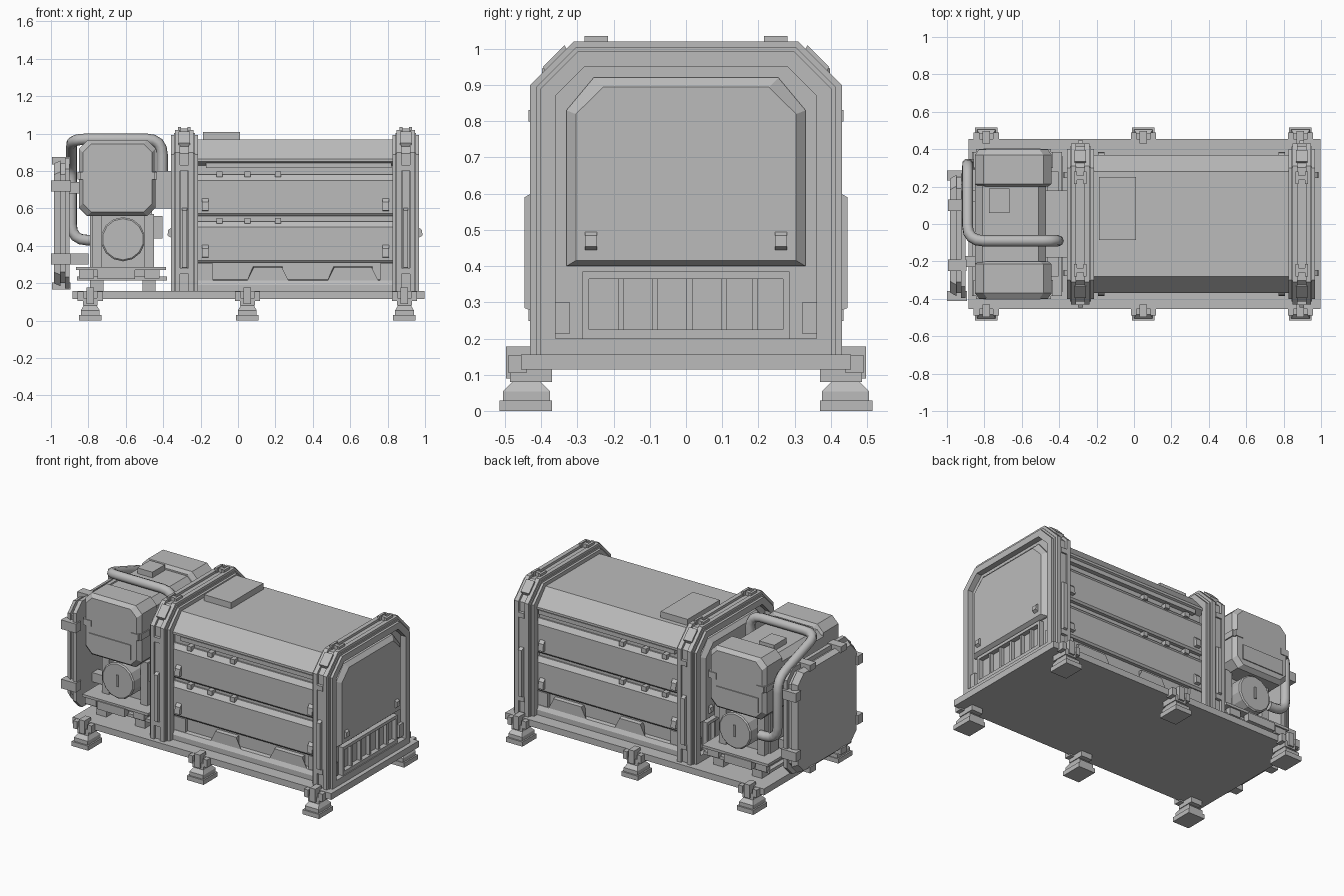
import bpy, bmesh, math
from mathutils import Vector

cube = bpy.data.objects.get("Cube")
if cube:
    bpy.data.objects.remove(cube, do_unlink=True)

grey = bpy.data.materials.new("plain_grey")
grey.use_nodes = True
GREY = (0.5, 0.5, 0.5, 1)
grey.diffuse_color = GREY
grey.node_tree.nodes["Principled BSDF"].inputs["Base Color"].default_value = GREY


def place(axis, t, p):
    u, v = p
    return {"x": (t, u, v), "y": (u, t, v), "z": (u, v, t)}[axis]


def loft(name, axis, loops, closed=False):
    """Join matching outlines along an axis; cap the ends or close into a ring."""
    bm = bmesh.new()
    rows = [[bm.verts.new(place(axis, t, p)) for p in pts] for t, pts in loops]
    n = len(rows[0])
    pairs = list(zip(rows, rows[1:])) + ([(rows[-1], rows[0])] if closed else [])
    for a, b in pairs:
        for i in range(n):
            j = (i + 1) % n
            bm.faces.new((a[i], a[j], b[j], b[i]))
    if not closed:
        bm.faces.new(rows[0])
        bm.faces.new(rows[-1])
    bmesh.ops.recalc_face_normals(bm, faces=bm.faces)
    me = bpy.data.meshes.new(name)
    bm.to_mesh(me)
    bm.free()
    me.materials.append(grey)
    ob = bpy.data.objects.new(name, me)
    bpy.context.collection.objects.link(ob)
    return ob


def rect(u0, u1, v0, v1, c=0.0):
    if not c:
        return [(u0, v0), (u1, v0), (u1, v1), (u0, v1)]
    return [(u0 + c, v0), (u1 - c, v0), (u1, v0 + c), (u1, v1 - c),
            (u1 - c, v1), (u0 + c, v1), (u0, v1 - c), (u0, v0 + c)]


def box(name, x0, x1, y0, y1, z0, z1):
    return loft(name, "z", [(z0, rect(x0, x1, y0, y1)), (z1, rect(x0, x1, y0, y1))])


def side_box(name, x0, x1, s, y0, y1, z0, z1):
    """Box on the front (s=-1) or back (s=1)."""
    return box(name, x0, x1, min(s * y0, s * y1), max(s * y0, s * y1), z0, z1)


def arch(off, z0):
    """Outline of the arched section, inset by off."""
    w, k = 0.43 - off, 0.414 * off
    return [(-w, z0), (w, z0), (w, 0.9 - k), (0.31 - k, 1.02 - off),
            (k - 0.31, 1.02 - off), (-w, 0.9 - k)]


def arch_ring(name, x0, x1, outer, inner, zi=0.17):
    o, i = arch(outer, 0.155), arch(inner, zi)
    loft(name, "x", [(x0, o), (x1, o), (x1, i), (x0, i)], closed=True)


def circle(u, v, r, n):
    return [(u + r * math.cos(2 * math.pi * (k + .5) / n),
             v + r * math.sin(2 * math.pi * (k + .5) / n)) for k in range(n)]


# Base plate and feet
box("base_plate", -0.885, 0.997, -0.455, 0.455, 0.115, 0.157)
for x in (-0.79, 0.05, 0.89):
    for s in (-1, 1):
        def foot_rect(w, a, b):
            return rect(x - w, x + w, min(s * a, s * b), max(s * a, s * b))
        loft("foot_pad", "z", [(0, foot_rect(.06, .37, .515)), (.03, foot_rect(.06, .37, .515))])
        loft("foot_taper", "z", [(.03, foot_rect(.05, .375, .505)), (.055, foot_rect(.05, .375, .505)),
                                 (.08, foot_rect(.035, .40, .48)), (.12, foot_rect(.035, .40, .48))])
        side_box("foot_mount", x - .04, x + .04, s, .37, .485, .08, .12)
        for e in (-1, 1):
            side_box("foot_lug", x + e * .052 - .015, x + e * .052 + .015, s, .44, .49, .105, .155)
        side_box("foot_clip", x - .02, x + .02, s, .43, .497, .09, .178)

# Container body
MID_X0, MID_X1 = -0.287, 0.897
profile = [(-.33, .157), (.33, .157), (.33, .83), (.37, .85), (.37, .865), (.28, .968),
           (-.28, .968), (-.37, .865), (-.37, .85), (-.33, .83)]
loft("container_body", "x", [(MID_X0, profile), (MID_X1, profile)])
box("roof_hatch", -.187, .01, -.085, .25, .96, 1.008)
for s in (-1, 1):
    side_box("top_rail", -.17, .82, s, .32, .36, .815, .842)
    for z0, z1 in ((.56, .78), (.31, .53)):
        # Flared side panel with its hinges and handles
        p = [(s * .32, z0), (s * .352, z0), (s * .362, z0 + .012), (s * .362, z1 - .03),
             (s * .34, z1), (s * .32, z1)]
        loft("side_panel", "x", [(-.23, p), (.84, p)])
        for x in (-.1, .05, .215):
            side_box("panel_hinge", x - .016, x + .016, s, .33, .367, z1 - .012, z1 + .018)
        for x in (-.175, .79):
            h = [(s * .355, z0 + .025), (s * .385, z0 + .03), (s * .38, z0 + .075), (s * .355, z0 + .1)]
            loft("panel_handle", "x", [(x - .018, h), (x + .018, h)])
    # Lower sill and wedge blocks
    sill = [(s * .3, .15), (s * .37, .15), (s * .37, .19), (s * .355, .215), (s * .3, .225)]
    loft("lower_sill", "x", [(-.23, sill), (.84, sill)])
    for a, b in ((.05, .27), (.48, .75)):
        loft("sill_block", "y", [(s * .32, rect(a + .03, b - .03, .215, .29)),
                                 (s * .355, [(a, .215), (b, .215), (b - .035, .285), (a + .035, .285)])])
    side_box("sill_end_block", -.22, -.135, s, .32, .352, .215, .305)
    side_box("sill_end_block", .76, .84, s, .32, .352, .215, .305)

# Arched end frames with doors and vents
for xc, d in ((MID_X0, -1), (MID_X1, 1)):
    def X(t):
        return xc + d * t

    def end_box(name, a, b, y0, y1, z0, z1):
        box(name, min(X(a), X(b)), max(X(a), X(b)), y0, y1, z0, z1)

    arch_ring("arch_flange", X(-.072), X(.072), .028, .07, .2)
    arch_ring("arch_band", X(-.056), X(.056), .016, .06)
    for e in (-.036, .036):
        arch_ring("arch_rib", X(e - .014), X(e + .014), 0, .05)
    loft("end_wall", "x", [(X(-.06), arch(.065, .16)), (X(.035), arch(.065, .16))])

    def door(g):
        return [(-.33 + g, .40 + g * .6), (.33 - g, .40 + g * .6), (.33 - g, .83 - g * .4),
                (.255 - g, .92 - g), (g - .255, .92 - g), (g - .33, .83 - g * .4)]
    loft("end_door", "x", [(X(.02), door(0)), (X(.048), door(0)), (X(.072), door(.026))])
    for s in (-1, 1):
        yy = s * .262
        handle = [(X(.065), .44), (X(.09), .455), (X(.086), .485), (X(.065), .5)]
        loft("door_handle", "y", [(yy - .016, handle), (yy + .016, handle)])
        y0, y1 = sorted((s * .32, s * .36))
        end_box("corner_block", .02, .055, y0, y1, .215, .3)
        # Frame fittings: latch bars, guard and lifting clips
        side_box("latch_bar", xc - .02, xc + .02, s, .40, .424, .25, .83)
        guard = [(s * .41, .27), (s * .446, .285), (s * .446, .59), (s * .41, .61)]
        loft("latch_guard", "x", [(xc - .013, guard), (xc + .013, guard)])
        for z in (.265, .815):
            side_box("latch_stop", xc - .022, xc + .022, s, .41, .434, z - .016, z + .016)
        for e in (-.026, .026):
            side_box("lifting_clip", xc + e - .008, xc + e + .008, s, .215, .28, 1.0, 1.035)
        side_box("lifting_pin", xc - .03, xc + .03, s, .235, .26, 1.0, 1.028)
        strap = [(s * .325, .99), (s * .335, 1.01), (s * .395, .95), (s * .385, .93)]
        loft("chamfer_strap", "x", [(xc - .03, strap), (xc + .03, strap)])
    o, i = rect(-.285, .285, .2, .385), rect(-.268, .268, .225, .365)
    loft("vent_frame", "x", [(X(.02), o), (X(.066), o), (X(.066), i), (X(.02), i)], closed=True)
    for y in (-.18, -.085, .01, .105, .19):
        end_box("vent_divider", .02, .058, y - .008, y + .008, .22, .37)

# Power unit: core, mirrored tanks and drums
box("unit_core", -.79, -.46, -.25, .25, .28, .6)
loft("unit_hood", "y", [(-.24, rect(-.85, -.47, .56, .935, .04)), (.24, rect(-.85, -.47, .56, .935, .04))])
box("hood_vent", -.775, -.665, .06, .19, .92, .972)
box("unit_skid", -.86, -.38, -.36, .36, .215, .235)
box("unit_tray", -.83, -.42, -.33, .33, .235, .275)
box("unit_deck", -.865, -.385, -.385, .385, .27, .287)
box("side_cabinet", -.49, -.405, -.28, .28, .44, .56)
box("unit_link", -.48, -.34, -.18, .18, .6, .8)
for s in (-1, 1):
    big, small = rect(-.85, -.44, .56, .965, .045), rect(-.83, -.46, .58, .945, .045)
    loft("tank", "y", [(s * .2, small), (s * .215, big), (s * .37, big), (s * .397, small)])
    side_box("tank_label", -.805, -.5, s, .39, .403, .615, .712)
    for x in (-.845, -.445):
        side_box("tank_strap", x - .012, x + .012, s, .3, .385, .755, .795)
        e = 1 if x < -.6 else -1
        a, b = sorted((x, x + e * .055))
        side_box("tank_buckle", a, b, s, .36, .402, .755, .795)
    loft("drum", "y", [(s * .2, circle(-.615, .435, .118, 14)), (s * .365, circle(-.615, .435, .118, 14)),
                       (s * .372, circle(-.615, .435, .11, 14))])
    side_box("drum_tab", -.622, -.608, s, .36, .38, .40, .475)
    for x in (-.755, -.475):
        side_box("drum_post", x - .025, x + .025, s, .22, .3, .28, .57)
        side_box("skid_leg", x - .035, x + .035, s, .26, .34, .15, .22)
    side_box("skid_plate", -.75, -.55, s, .35, .392, .222, .275)
    for a in (-.85, -.5):
        side_box("skid_block", a, a + .08, s, .34, .375, .225, .27)

# Cooling panel on the end
panel = rect(-.37, .25, .2, .84, .06)
rim = rect(-.395, .27, .172, .87, .06)
loft("cooler_back", "x", [(-.9, rim), (-.925, rim)])
loft("cooler_core", "x", [(-.92, panel), (-.955, panel)])
loft("cooler_front", "x", [(-.95, rect(-.385, .262, .185, .855, .06)),
                           (-.985, rect(-.365, .242, .2, .84, .06))])
for z in (.33, .72):
    for y in (-.385, .26):
        box("cooler_clip", -1.0, -.892, y - .027, y + .027, z - .03, z + .03)
for y in (-.22, .1):
    for z in (.185, .855):
        box("cooler_clip", -.995, -.895, y - .03, y + .03, z - .02, z + .02)
for y in (-.2, .15):
    box("cooler_bracket", -.91, -.8, y - .03, y + .03, .3, .36)
    box("cooler_bracket", -.91, -.8, y - .03, y + .03, .68, .74)

# Exhaust pipe with rounded corners
corners = [Vector(p) for p in ((-.405, -.09, .68), (-.405, -.09, .97), (-.89, -.09, .97),
                               (-.89, .32, .83), (-.89, .32, .43), (-.76, .32, .43))]
path = [corners[0]]
for a, b, c in zip(corners, corners[1:], corners[2:]):
    p, q = b + (a - b).normalized() * .085, b + (c - b).normalized() * .085
    path += [p.lerp(b, t).lerp(b.lerp(q, t), t) for t in (0, .25, .5, .75, 1)]
path.append(corners[-1])
curve = bpy.data.curves.new("exhaust_pipe", "CURVE")
curve.dimensions = "3D"
curve.bevel_depth = .03
curve.bevel_resolution = 2
curve.use_fill_caps = True
spline = curve.splines.new("POLY")
spline.points.add(len(path) - 1)
for pt, co in zip(spline.points, path):
    pt.co = (*co, 1)
curve.materials.append(grey)
bpy.context.collection.objects.link(bpy.data.objects.new("exhaust_pipe", curve))
